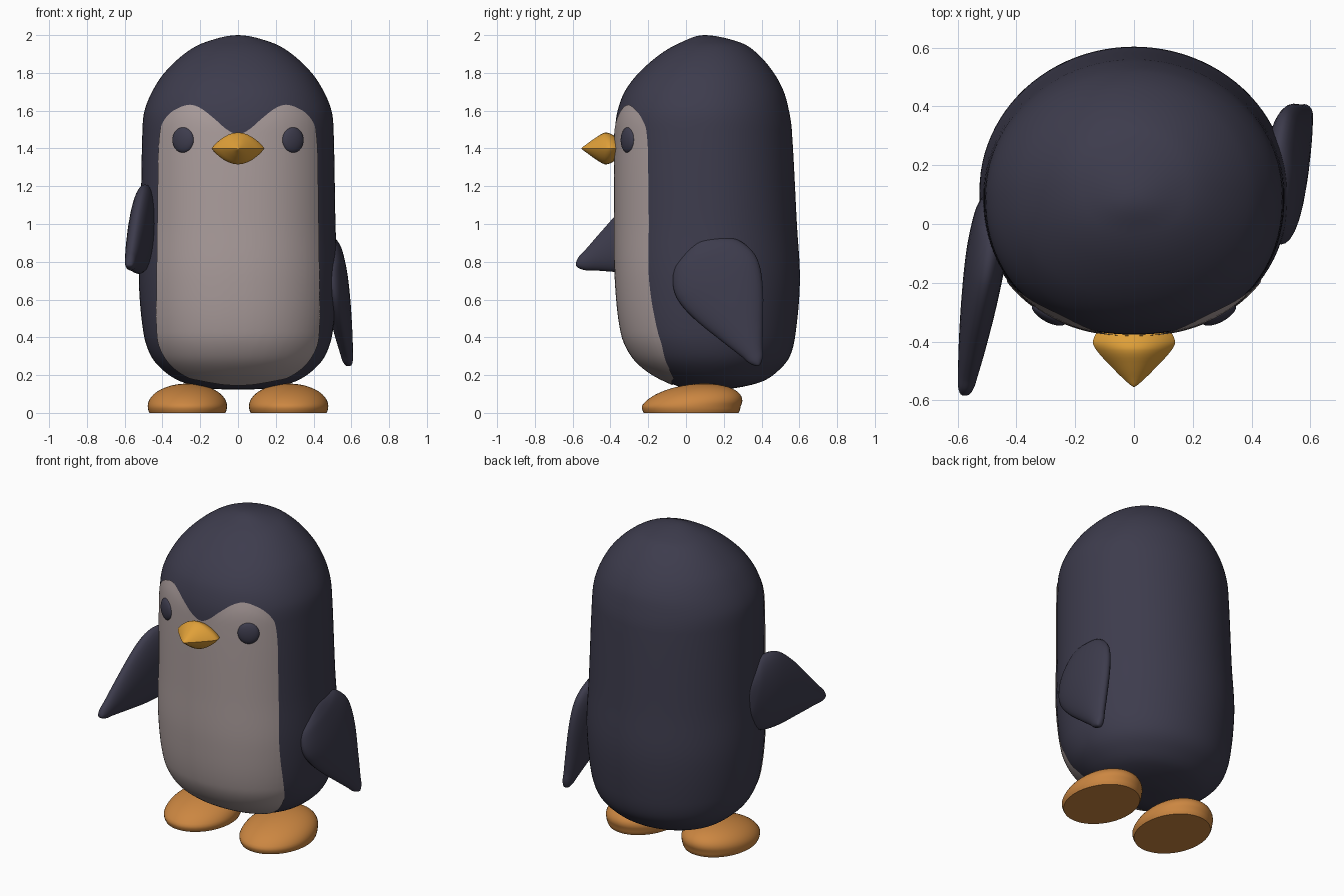
import bpy
import bmesh
from math import sin, cos, pi, radians
from mathutils import Vector
from mathutils.bvhtree import BVHTree

cube = bpy.data.objects.get("Cube")
if cube:
    bpy.data.objects.remove(cube)


def material(name, rgb):
    mat = bpy.data.materials.new(name)
    mat.use_nodes = True
    color = (*rgb, 1)
    mat.diffuse_color = color
    for node in mat.node_tree.nodes:
        if node.type == 'BSDF_PRINCIPLED':
            node.inputs["Base Color"].default_value = color
    return mat


navy = material("dark_navy", (0.047, 0.045, 0.074))
cream = material("warm_grey", (0.41, 0.34, 0.335))
orange = material("foot_orange", (0.6, 0.24, 0.053))
yellow = material("beak_yellow", (0.74, 0.35, 0.04))


def finish(name, bm, mat, angle=40):
    mesh = bpy.data.meshes.new(name)
    bm.to_mesh(mesh)
    bm.free()
    mesh.materials.append(mat)
    obj = bpy.data.objects.new(name, mesh)
    bpy.context.collection.objects.link(obj)
    bpy.ops.object.select_all(action='DESELECT')
    obj.select_set(True)
    bpy.context.view_layer.objects.active = obj
    bpy.ops.object.shade_smooth_by_angle(angle=radians(angle))
    return obj


def loft(rings, closed=True):
    """Skin rows of points; closed rows become a capped solid."""
    bm = bmesh.new()
    rows = [[bm.verts.new(p) for p in ring] for ring in rings]
    count = len(rows[0])
    for low, high in zip(rows, rows[1:]):
        for i in range(count if closed else count - 1):
            j = (i + 1) % count
            bm.faces.new((low[i], low[j], high[j], high[i]))
    if closed:
        bmesh.ops.remove_doubles(bm, verts=bm.verts, dist=1e-5)
        bmesh.ops.holes_fill(bm, edges=[e for e in bm.edges if e.is_boundary])
        bmesh.ops.recalc_face_normals(bm, faces=bm.faces)
    return bm


def spline(keys, steps):
    """Smooth curve through keys; the first and last key are only guides."""
    pts = [Vector(k) for k in keys]
    s = [0]
    for p, q in zip(pts, pts[1:]):
        s.append(s[-1] + (q - p).length)
    slope = [(pts[i + 1] - pts[i - 1]) / (s[i + 1] - s[i - 1])
             for i in range(1, len(pts) - 1)]
    out = [pts[1]]
    for i in range(1, len(pts) - 2):
        d = s[i + 1] - s[i]
        for k in range(1, steps + 1):
            t = k / steps
            h = t * t * (3 - 2 * t)
            out.append(pts[i] * (1 - h) + pts[i + 1] * h
                       + slope[i - 1] * d * t * (1 - t) ** 2
                       - slope[i] * d * t * t * (1 - t))
    return out


def power(v, n):
    return abs(v) ** n * (1 if v > 0 else -1)


def angles(count):
    return [2 * pi * i / count for i in range(count)]


# Body: height, half width, front and back depth
body_keys = [
    (0.125, 0, 0.12, 0.12), (0.13, 0.16, 0, 0.25), (0.165, 0.3, -0.1, 0.4),
    (0.22, 0.39, -0.2, 0.485), (0.3, 0.46, -0.285, 0.55),
    (0.42, 0.5, -0.34, 0.58), (0.7, 0.525, -0.372, 0.603),
    (1, 0.516, -0.376, 0.587), (1.5, 0.506, -0.375, 0.56),
    (1.6, 0.495, -0.362, 0.545), (1.7, 0.455, -0.325, 0.518),
    (1.8, 0.39, -0.25, 0.465), (1.9, 0.285, -0.135, 0.38),
    (1.96, 0.18, -0.03, 0.29), (2, 0, 0.1, 0.1)]


def mirrored(key):
    z, half, front, back = key
    return (z, -half, back, front)


guides = [mirrored(body_keys[1])] + body_keys + [mirrored(body_keys[-2])]
rings = []
for z, half, front, back in spline(guides, 6):
    mid, depth = (front + back) / 2, (back - front) / 2
    ring = []
    for a in angles(96):
        n = 2 / 2.2 if sin(a) < 0 else 1
        ring.append((half * power(cos(a), n), mid + depth * power(sin(a), n), z))
    rings.append(ring)
bm = loft(rings)
surface = BVHTree.FromBMesh(bm)
finish("body", bm, navy, 60)


def on_front(x, z):
    hit, normal, _, _ = surface.ray_cast(Vector((x, -3, z)), Vector((0, 1, 0)))
    return hit, normal


# Face and belly patch: distance from the middle, lower edge, upper edge
patch_keys = [
    (-0.06, 0.152, 1.5), (0, 0.15, 1.475), (0.06, 0.152, 1.5),
    (0.12, 0.16, 1.55), (0.2, 0.175, 1.61), (0.26, 0.19, 1.63),
    (0.33, 0.235, 1.61), (0.38, 0.29, 1.575), (0.415, 0.36, 1.52),
    (0.425, 0.42, 1.46), (0.43, 0.52, 1.36), (0.43, 0.6, 1.3)]
half_patch = [tuple(p) for p in spline(patch_keys, 5)]
columns = [(-x, low, high) for x, low, high in reversed(half_patch[1:])] + half_patch
rows = []
for x, low, high in columns:
    row = []
    for i in range(61):
        z = low + (high - low) * (i / 60) ** 1.6
        hit, normal = on_front(x * (1 - 0.03 * (z - 0.5)), z)
        row.append(hit + normal * 0.005)
    rows.append(row)
finish("belly_patch", loft(rows, closed=False), cream, 60)

# Beak: lens-shaped sections from the face to the tip
beak_keys = [(-0.31, 0.09, 0.04), (-0.35, 0.115, 0.05), (-0.4, 0.14, 0.078),
             (-0.43, 0.127, 0.084), (-0.48, 0.082, 0.056),
             (-0.53, 0.032, 0.02), (-0.555, 0, 0), (-0.56, -0.03, -0.02)]
rings = [[(w * cos(a), y, 1.4 + h * power(sin(a), 1.8)) for a in angles(32)]
         for y, w, h in spline(beak_keys, 4)]
finish("beak", loft(rings), yellow)

# Wings: teardrop blades along a direction in the side plane
wing_keys = [(-0.17, -0.165), (-0.24, 0), (-0.17, 0.165), (-0.09, 0.222),
             (0, 0.236), (0.13, 0.2), (0.31, 0.115), (0.42, 0.06),
             (0.47, 0.037), (0.5, 0), (0.47, -0.037)]


def wing(name, side, root, tip):
    root = Vector(root)
    along = (Vector(tip) - root.yz).normalized()
    across = Vector((-along.y, along.x))
    rings = []
    for u, w in spline(wing_keys, 6):
        w = max(w, 0)
        thick = 0.068 * (w / 0.236) ** 0.5
        ring = []
        for a in angles(32):
            p = root.yz + along * u + across * w * cos(a)
            ring.append((side * (root.x + 0.14 * u + thick * sin(a)), p.x, p.y))
        rings.append(ring)
    finish(name, loft(rings), navy, 60)


wing("left_wing", 1, (0.515, 0.17, 0.7), (0.39, 0.24))
wing("right_wing", -1, (0.505, -0.12, 0.97), (-0.605, 0.77))

for side, label in ((1, "left"), (-1, "right")):
    # Foot: flat-bottomed dome leaning back
    rings = []
    for i in range(19):
        phi = -0.295 + (pi / 2 + 0.295) * i / 18
        r, lift = cos(phi), max(0, sin(phi))
        rings.append([(side * 0.268 + 0.21 * r * cos(a),
                       0.027 + 0.07 * lift + 0.262 * r * sin(a),
                       0.035 + 0.12 * sin(phi)) for a in angles(48)])
    finish(label + "_foot", loft(rings), orange)

    # Eye: flattened ball lying on the face
    bm = bmesh.new()
    bmesh.ops.create_uvsphere(bm, u_segments=32, v_segments=16, radius=1)
    eye = finish(label + "_eye", bm, navy, 60)
    hit, normal = on_front(side * 0.29, 1.445)
    eye.location = hit
    eye.scale = (0.064, 0.068, 0.026)
    eye.rotation_euler = normal.to_track_quat('Z', 'Y').to_euler()
